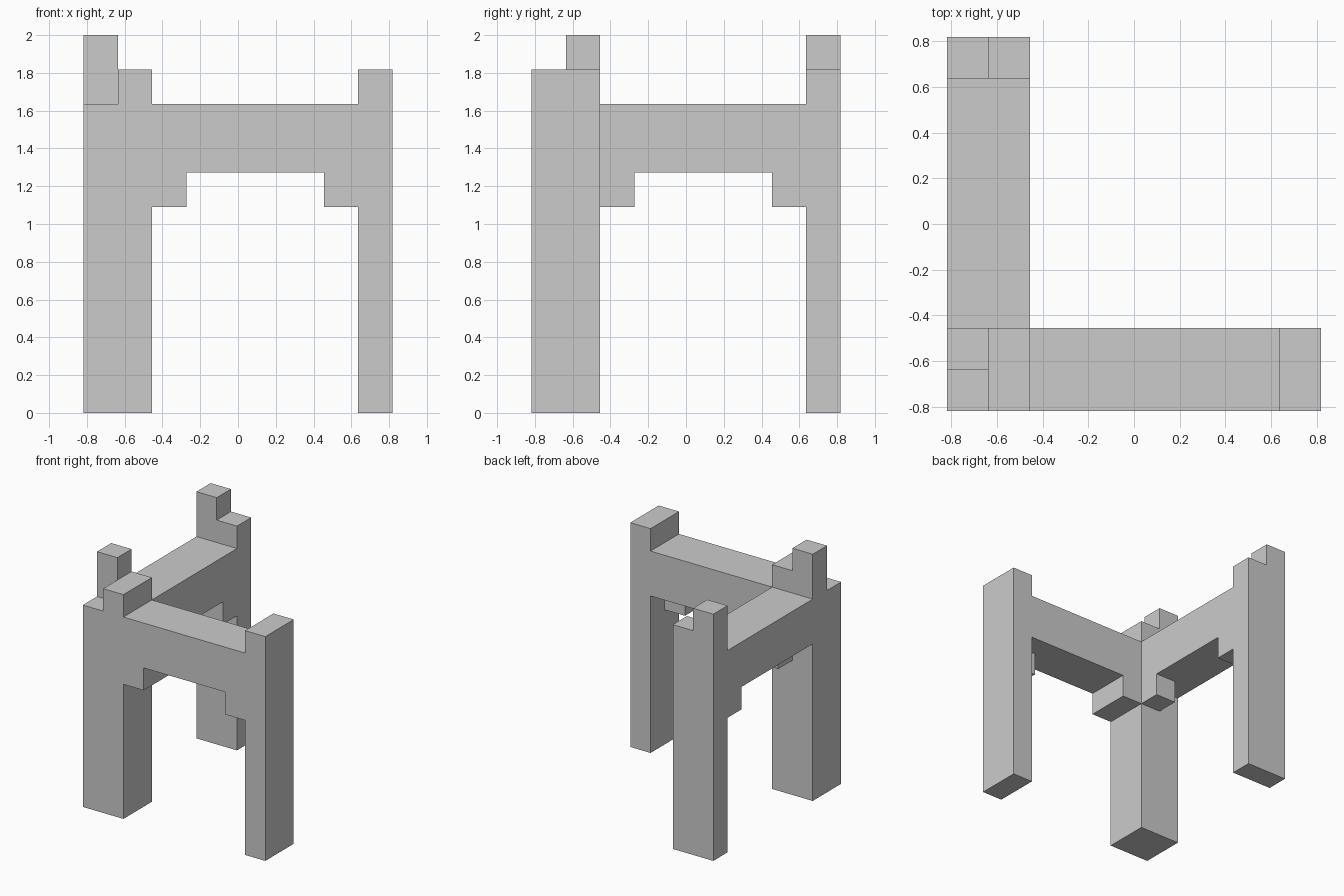
import bpy
import bmesh
from mathutils import Matrix, Vector

if "Cube" in bpy.data.objects:
    bpy.data.objects.remove(bpy.data.objects["Cube"])

U = 2 / 11                        # grid unit: the model is 9 x 9 x 11 units
OFFSET = Vector((-4.5, -4.5, 0))


def box(name, lo, hi):
    """Box between two corners given in grid units."""
    lo, hi = Vector(lo), Vector(hi)
    centre = ((lo + hi) / 2 + OFFSET) * U
    size = (hi - lo) * U
    bm = bmesh.new()
    bmesh.ops.create_cube(bm, size=1, matrix=Matrix.Translation(centre) @ Matrix.Diagonal(size.to_4d()))
    mesh = bpy.data.meshes.new(name)
    bm.to_mesh(mesh)
    bm.free()
    obj = bpy.data.objects.new(name, mesh)
    bpy.context.collection.objects.link(obj)


# Legs
box("corner_leg", (0, 0, 0), (2, 2, 9))
box("right_leg", (8, 0, 0), (9, 2, 10))
box("back_leg", (0, 8, 0), (2, 9, 10))

# Raised blocks on the leg tops
box("corner_cap", (1, 0, 9), (2, 2, 10))
box("corner_finial", (0, 1, 9), (1, 2, 11))
box("back_finial", (0, 8, 10), (1, 9, 11))

# Beams between the legs
box("front_beam", (2, 0, 7), (8, 2, 9))
box("left_beam", (0, 2, 7), (2, 8, 9))

# Brackets under the beams
box("front_beam_corner_bracket", (2, 0, 6), (3, 2, 7))
box("front_beam_right_bracket", (7, 0, 6), (8, 1, 7))
box("left_beam_corner_bracket", (1, 2, 6), (2, 3, 7))
box("left_beam_back_bracket", (0, 7, 6), (2, 8, 7))
